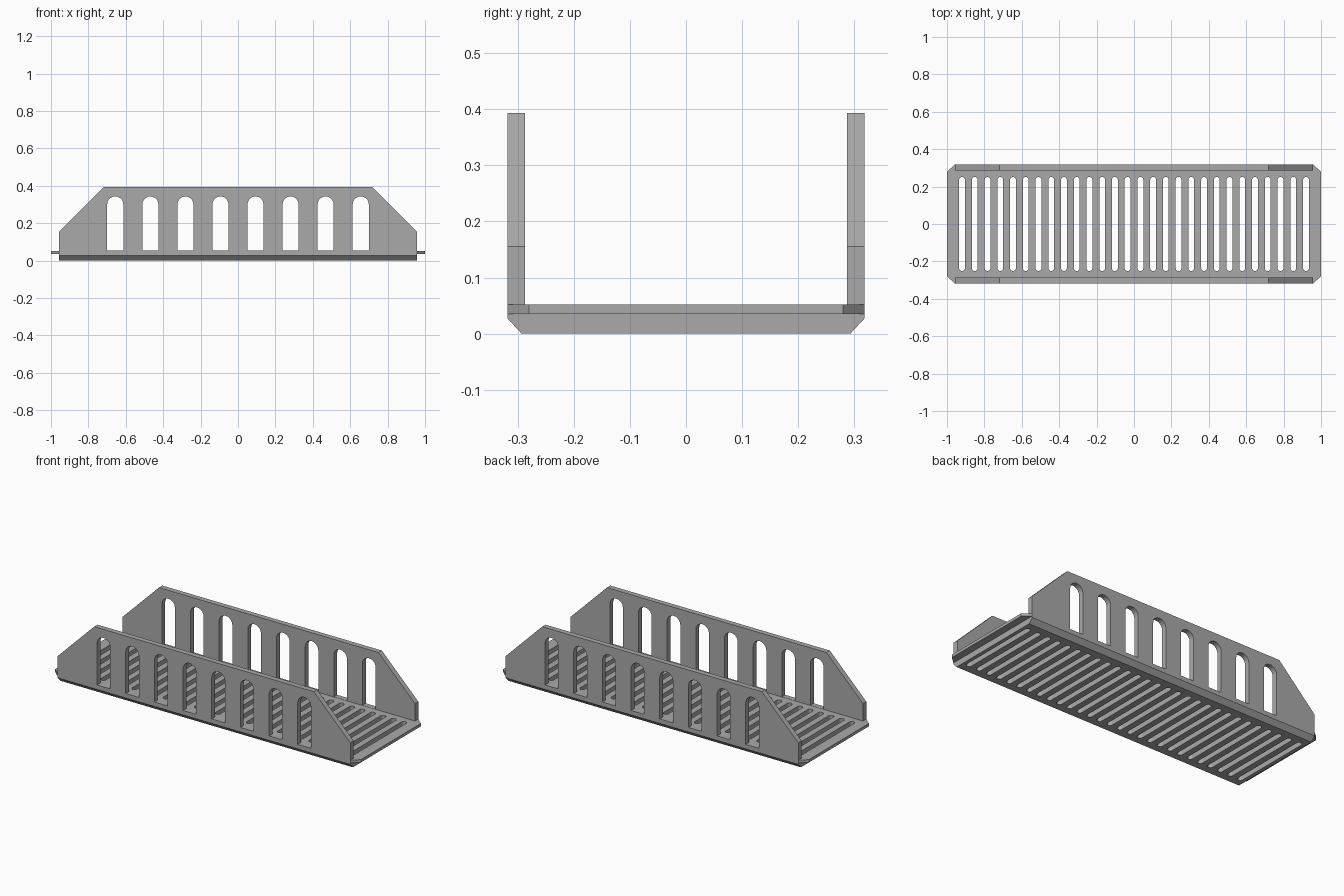
import bpy, bmesh, math
from mathutils import Vector

if "Cube" in bpy.data.objects:
    bpy.data.objects.remove(bpy.data.objects["Cube"])

grey = bpy.data.materials.new("plain grey")
grey.diffuse_color = (0.4, 0.4, 0.4, 1)
grey.use_nodes = True
grey.node_tree.nodes["Principled BSDF"].inputs["Base Color"].default_value = grey.diffuse_color

END, TIP, SIDE, INNER = 0.957, 1.0, 0.318, 0.287


def prism(bm, points, sweep):
    """Extrude a closed flat outline along a vector."""
    face = bm.faces.new([bm.verts.new(p) for p in points])
    result = bmesh.ops.extrude_face_region(bm, geom=[face], use_keep_orig=True)
    moved = [v for v in result["geom"] if isinstance(v, bmesh.types.BMVert)]
    bmesh.ops.translate(bm, verts=moved, vec=Vector(sweep))


def finish(name, bm):
    bmesh.ops.recalc_face_normals(bm, faces=bm.faces[:])
    mesh = bpy.data.meshes.new(name)
    bm.to_mesh(mesh)
    bm.free()
    mesh.materials.append(grey)
    obj = bpy.data.objects.new(name, mesh)
    bpy.context.collection.objects.link(obj)
    return obj


def cut(obj, cutter):
    mod = obj.modifiers.new("openings", "BOOLEAN")
    mod.operation = "DIFFERENCE"
    mod.solver = "EXACT"
    mod.object = cutter
    cutter.hide_render = True
    cutter.hide_viewport = True


def arc(cx, cy, r, start, steps=10):
    return [(cx + r * math.cos(start + math.pi * i / steps),
             cy + r * math.sin(start + math.pi * i / steps)) for i in range(steps + 1)]


# Slot cutter: 28 round-ended slots across the deck
bm = bmesh.new()
for i in range(28):
    x = (i - 13.5) * 0.0681
    outline = arc(x, 0.236, 0.0155, 0) + arc(x, -0.236, 0.0155, math.pi)
    prism(bm, [(px, py, -0.05) for px, py in outline], (0, 0, 0.15))
slots = finish("slot_cutter", bm)

# Window cutter: 8 arched openings through both walls
bm = bmesh.new()
for i in range(8):
    x = (i - 3.5) * 0.1875
    outline = arc(x, 0.300, 0.043, 0) + [(x - 0.043, 0.053), (x + 0.043, 0.053)]
    prism(bm, [(px, -0.5, pz) for px, pz in outline], (0, 1, 0))
windows = finish("window_cutter", bm)

# Deck plate with chamfered end lips
quarter = [(TIP, 0.28), (END, SIDE), (END, INNER)]
outline = (quarter + [(-x, y) for x, y in reversed(quarter)]
           + [(-x, -y) for x, y in quarter] + [(x, -y) for x, y in reversed(quarter)])
bm = bmesh.new()
prism(bm, [(x, y, 0.035) for x, y in outline], (0, 0, 0.017))
cut(finish("deck_plate", bm), slots)

# Underside body with bevelled long edges
half = [(0.293, 0), (SIDE, 0.027), (INNER, 0.027), (INNER, 0.035)]
section = half + [(-y, z) for y, z in reversed(half)]
bm = bmesh.new()
prism(bm, [(-END, y, z) for y, z in section], (2 * END, 0, 0))
cut(finish("underside_body", bm), slots)

# Side walls with sloped ends
profile = [(-END, 0.027), (END, 0.027), (END, 0.155), (0.718, 0.393),
           (-0.718, 0.393), (-END, 0.155)]
for name, y in (("front_wall", -SIDE), ("back_wall", INNER)):
    bm = bmesh.new()
    prism(bm, [(x, y, z) for x, z in profile], (0, SIDE - INNER, 0))
    cut(finish(name, bm), windows)
